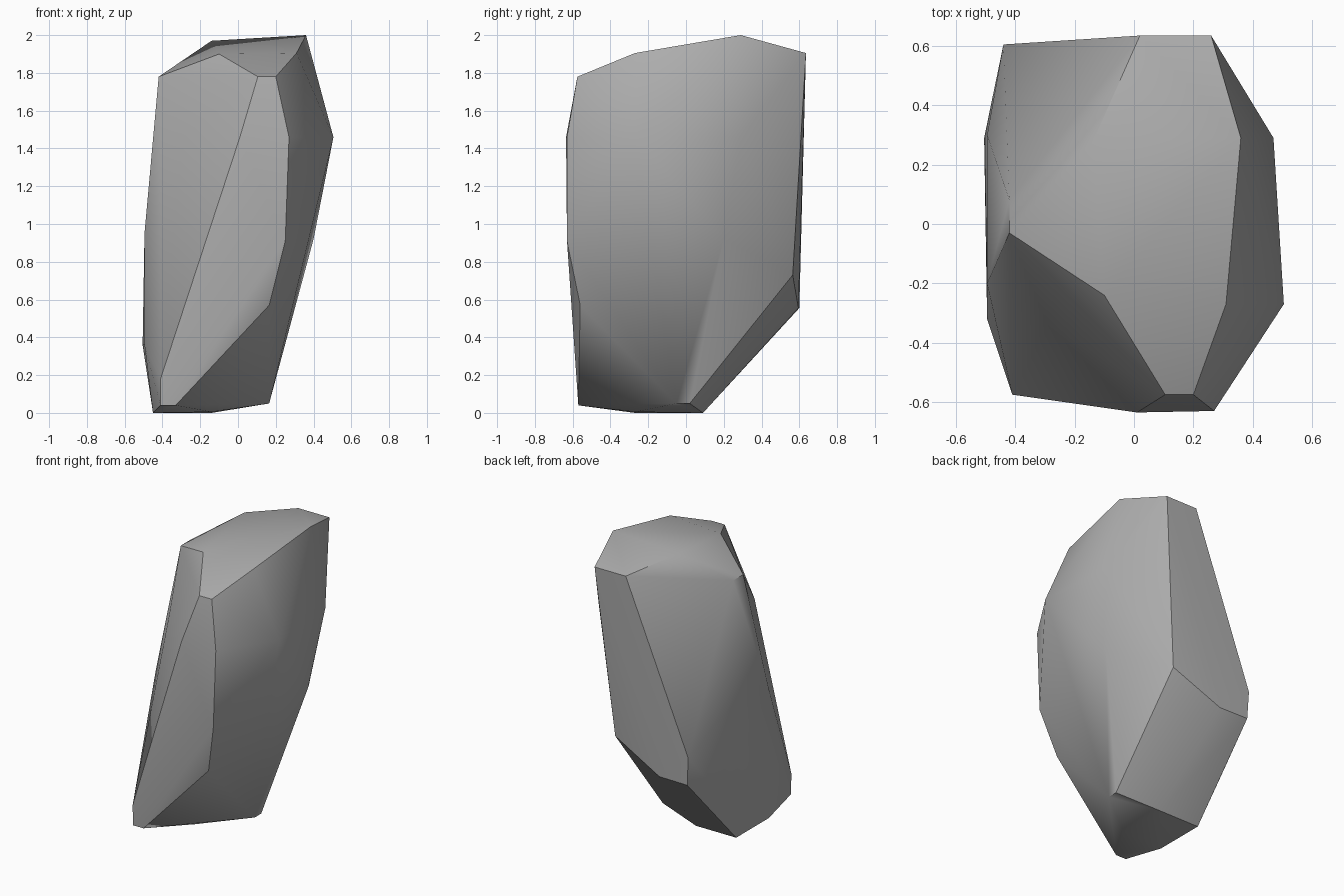
import bpy
import bmesh
import math

cube = bpy.data.objects.get("Cube")
if cube:
    bpy.data.objects.remove(cube, do_unlink=True)

# Single stone colour
stone = bpy.data.materials.new("stone grey")
stone.use_nodes = True
GREY = (0.42, 0.42, 0.42, 1.0)
stone.diffuse_color = GREY
bsdf = stone.node_tree.nodes["Principled BSDF"]
bsdf.inputs["Base Color"].default_value = GREY
bsdf.inputs["Roughness"].default_value = 0.9

# Corners of the chiselled boulder, grouped by region
crown = [(0.36, 0.29, 2.0), (-0.14, 0.275, 1.97), (0.31, -0.27, 1.905),
         (-0.10, -0.24, 1.90), (0.26, 0.635, 1.905), (0.02, 0.635, 1.905),
         (-0.42, 0.08, 1.78), (-0.42, -0.03, 1.78),
         (0.105, -0.575, 1.78), (0.20, -0.575, 1.78)]
front = [(0.27, -0.63, 1.46), (0.01, -0.635, 1.46), (0.25, -0.63, 0.91),
         (0.165, -0.56, 0.57), (-0.29, -0.34, 1.46), (-0.41, -0.575, 0.18)]
flanks = [(0.505, -0.27, 1.46), (0.47, 0.29, 1.46), (0.40, 0.20, 0.92),
          (-0.495, 0.30, 0.95), (-0.495, -0.20, 0.95),
          (-0.505, 0.29, 0.36), (-0.495, -0.32, 0.36)]
back = [(0.15, 0.565, 0.73), (-0.44, 0.605, 0.75),
        (-0.43, 0.60, 0.555), (-0.21, 0.595, 0.555)]
base = [(0.165, 0.02, 0.05), (0.165, -0.05, 0.05), (-0.14, 0.09, 0.0),
        (-0.45, 0.09, 0.0), (-0.45, -0.27, 0.0), (-0.14, -0.27, 0.005),
        (-0.41, -0.57, 0.04), (-0.33, -0.57, 0.04)]

# Wrap the corners in a convex skin
bm = bmesh.new()
for co in crown + front + flanks + back + base:
    bm.verts.new(co)
hull = bmesh.ops.convex_hull(bm, input=bm.verts[:])
loose = [v for v in bm.verts if not v.link_faces]
bmesh.ops.delete(bm, geom=loose, context='VERTS')

# Merge nearly flat triangles into broad facets
bmesh.ops.dissolve_limit(bm, angle_limit=math.radians(1.5),
                         verts=bm.verts[:], edges=bm.edges[:])
bmesh.ops.recalc_face_normals(bm, faces=bm.faces[:])

mesh = bpy.data.meshes.new("boulder")
bm.to_mesh(mesh)
bm.free()
mesh.materials.append(stone)
boulder = bpy.data.objects.new("boulder", mesh)
bpy.context.collection.objects.link(boulder)

# Soft blends across shallow edges, crisp ridges elsewhere
bpy.ops.object.select_all(action='DESELECT')
boulder.select_set(True)
bpy.context.view_layer.objects.active = boulder
bpy.ops.object.shade_smooth_by_angle(angle=math.radians(30))
